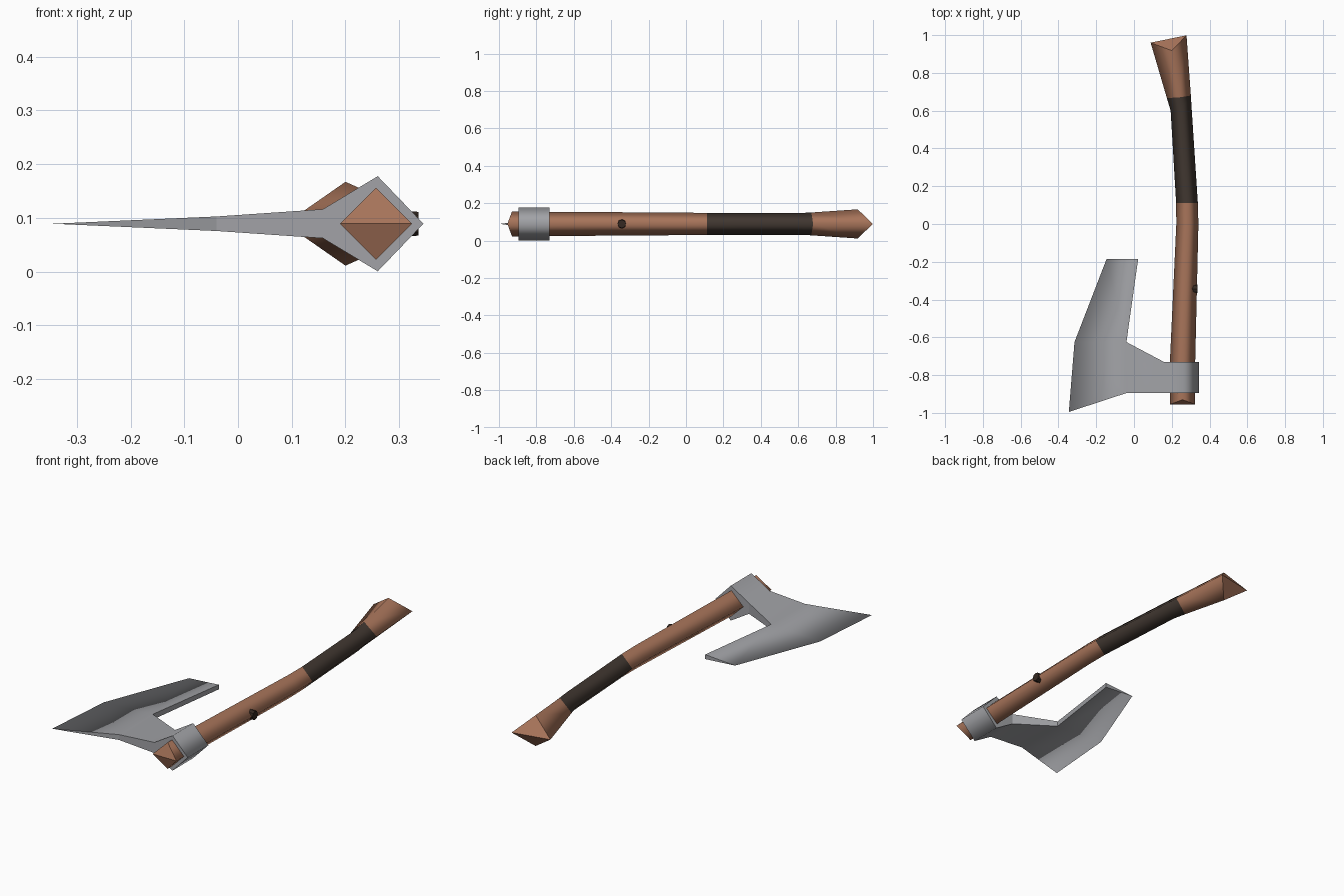
import bpy, bmesh, math
from mathutils import Matrix

if "Cube" in bpy.data.objects:
    bpy.data.objects.remove(bpy.data.objects["Cube"])

ZC = 0.089  # mid height of the lying axe


def material(name, rgb):
    m = bpy.data.materials.new(name)
    m.diffuse_color = (*rgb, 1)
    m.use_nodes = True
    m.node_tree.nodes["Principled BSDF"].inputs["Base Color"].default_value = m.diffuse_color
    return m


WOOD = material("brown wood", (0.39, 0.175, 0.102))
WRAP = material("dark leather", (0.052, 0.038, 0.030))
STEEL = material("grey steel", (0.36, 0.365, 0.385))
KNOT = material("dark knot", (0.035, 0.022, 0.016))


def finish(name, bm, mats):
    bmesh.ops.recalc_face_normals(bm, faces=bm.faces)
    me = bpy.data.meshes.new(name)
    bm.to_mesh(me)
    bm.free()
    for m in mats:
        me.materials.append(m)
    ob = bpy.data.objects.new(name, me)
    bpy.context.collection.objects.link(ob)
    return ob


# Handle: diamond rings given as left (x, y), right (x, y), ridge (x, y), half height
rings = [
    ((0.190, -0.955), (0.324, -0.955), (0.257, -0.930), 0.067),
    ((0.190, -0.730), (0.324, -0.730), (0.257, -0.730), 0.065),
    ((0.224, 0.000), (0.341, 0.000), (0.282, 0.000), 0.060),
    ((0.223, 0.112), (0.338, 0.112), (0.281, 0.112), 0.059),
    ((0.194, 0.600), (0.306, 0.600), (0.250, 0.600), 0.058),
    ((0.174, 0.667), (0.301, 0.680), (0.238, 0.670), 0.061),
    ((0.088, 0.960), (0.278, 0.999), (0.200, 0.918), 0.078),
]
bm = bmesh.new()
loops = []
for l, r, t, h in rings:
    loops.append([bm.verts.new(p) for p in
                  ((*l, ZC), (*t, ZC + h), (*r, ZC), (*t, ZC - h))])
for i in range(len(loops) - 1):
    a, b = loops[i], loops[i + 1]
    for k in range(4):
        f = bm.faces.new((a[k], a[(k + 1) % 4], b[(k + 1) % 4], b[k]))
        f.smooth = True
        f.material_index = 1 if i in (3, 4) else 0  # leather grip
for v in (loops[0], loops[-1]):  # ridged ends
    bm.faces.new((v[0], v[1], v[2]))
    bm.faces.new((v[0], v[2], v[3]))
finish("handle", bm, [WOOD, WRAP])

# Axe head: outline points (x, y, half thickness), mirrored about mid height
pts = [
    (0.345, -0.895, 0), (0.345, -0.73, 0),             # collar outer corner
    (0.26, -0.895, 0.0885), (0.26, -0.73, 0.0885),     # collar ridge
    (0.158, -0.895, 0.027), (0.158, -0.73, 0.027),     # neck
    (-0.04, -0.895, 0.0135), (-0.04, -0.625, 0.0135),  # blade root
    (-0.345, -0.995, 0), (-0.315, -0.625, 0),          # cutting edge
    (0.022, -0.185, 0.0115), (-0.145, -0.185, 0),      # beard tip
]
quads = [(0, 1, 3, 2), (2, 3, 5, 4), (4, 5, 7, 6), (6, 7, 9, 8), (7, 10, 11, 9)]
bm = bmesh.new()
top = [bm.verts.new((x, y, ZC + h)) for x, y, h in pts]
bot = [bm.verts.new((x, y, ZC - h)) if h else top[i]
       for i, (x, y, h) in enumerate(pts)]
for q in quads:
    for side in (top, bot):
        bm.faces.new([side[i] for i in q]).smooth = True
rim = [(0, 2), (2, 4), (4, 6), (6, 8), (1, 3), (3, 5), (5, 7), (7, 10), (10, 11)]
for a, b in rim:
    vs = list(dict.fromkeys((top[a], top[b], bot[b], bot[a])))
    bm.faces.new(vs)
finish("axe_head", bm, [STEEL])

# Knot on the outer corner of the handle
bm = bmesh.new()
bmesh.ops.create_cone(bm, cap_ends=True, segments=8, radius1=0.025, radius2=0.022,
                      depth=0.032,
                      matrix=Matrix.Translation((0.32, -0.343, ZC))
                      @ Matrix.Rotation(math.pi / 2, 4, 'Y'))
finish("knot", bm, [KNOT])
